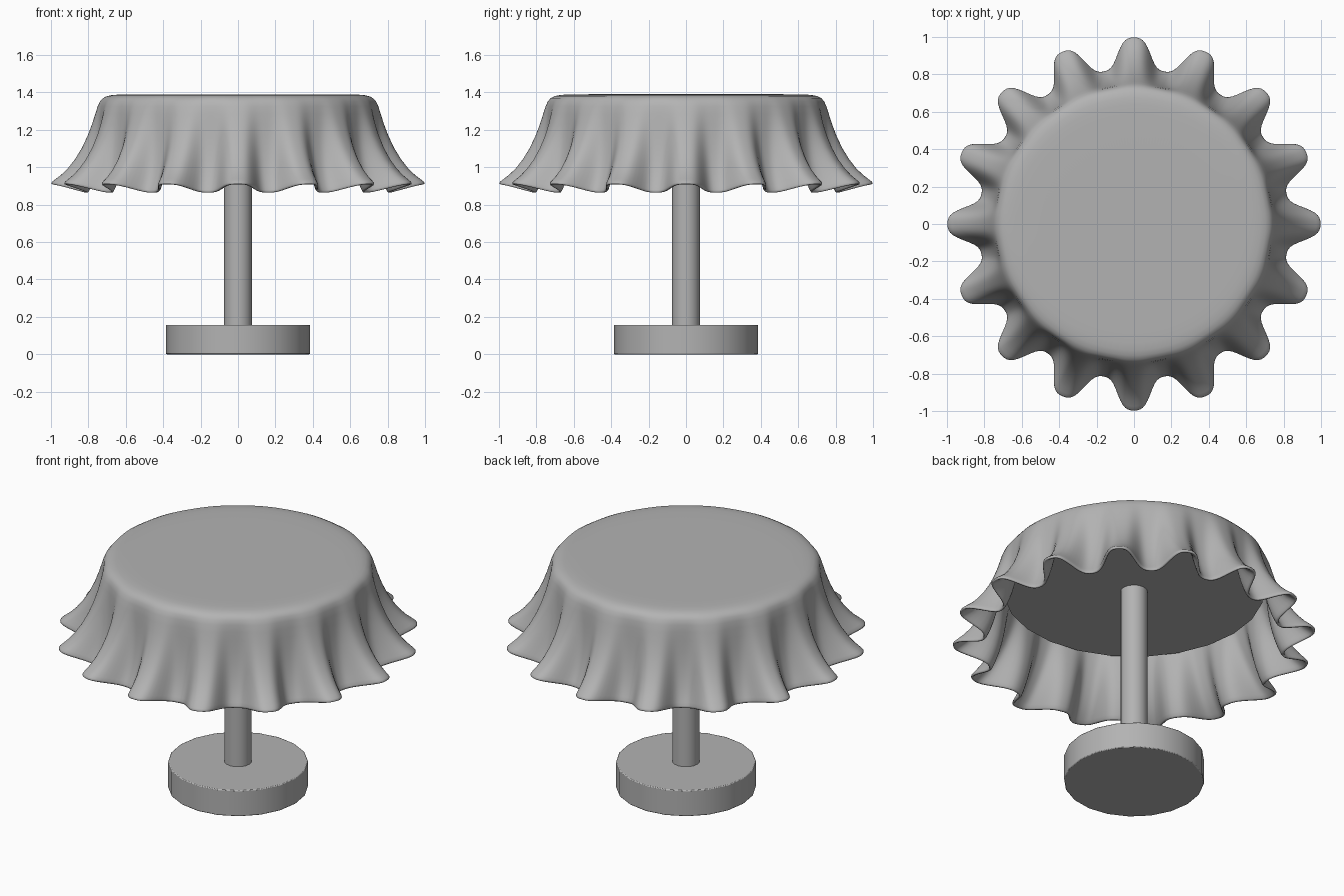
import bpy, bmesh, math

cube = bpy.data.objects.get("Cube")
if cube:
    bpy.data.objects.remove(cube, do_unlink=True)

COLOUR = (0.45, 0.45, 0.45, 1)
grey = bpy.data.materials.new("plain_grey")
grey.use_nodes = True
grey.diffuse_color = COLOUR
grey.node_tree.nodes["Principled BSDF"].inputs["Base Color"].default_value = COLOUR


def finish(obj, angle):
    obj.data.materials.append(grey)
    bpy.ops.object.select_all(action="DESELECT")
    obj.select_set(True)
    bpy.context.view_layer.objects.active = obj
    bpy.ops.object.shade_smooth_by_angle(angle=math.radians(angle))


def cylinder(name, radius, bottom, top, sides, bevel=0):
    bpy.ops.mesh.primitive_cylinder_add(vertices=sides, radius=radius, depth=top - bottom,
                                        location=(0, 0, (bottom + top) / 2))
    obj = bpy.context.object
    obj.name = name
    if bevel:
        mod = obj.modifiers.new("soft_rim", "BEVEL")
        mod.width = bevel
        mod.segments = 2
        mod.limit_method = "ANGLE"
        mod.angle_limit = math.radians(50)
    finish(obj, 40)


# Round base, post and tabletop under the cloth
cylinder("base", 0.385, 0, 0.157, 20, 0.005)
cylinder("post", 0.075, 0.15, 1.24, 16)
cylinder("tabletop", 0.715, 1.205, 1.33, 24)

# Pleated cloth: each row blends a valley point and a ridge point (radius, height)
FOLDS, STEPS = 16, 12
COLUMNS = FOLDS * STEPS
VALLEY = [(0.40, 1.39), (0.60, 1.39), (0.68, 1.388), (0.725, 1.372), (0.742, 1.335),
          (0.748, 1.24), (0.76, 1.10), (0.79, 0.965), (0.825, 0.885), (0.835, 0.868)]
RIDGE = [(0.40, 1.39), (0.60, 1.39), (0.68, 1.388), (0.728, 1.372), (0.75, 1.335),
         (0.775, 1.24), (0.83, 1.10), (0.915, 0.98), (0.983, 0.932), (1.003, 0.917)]

bm = bmesh.new()
rows = []
for (valley_r, valley_z), (ridge_r, ridge_z) in zip(VALLEY, RIDGE):
    row = []
    for i in range(COLUMNS):
        a = 2 * math.pi * i / COLUMNS
        w = 0.5 + 0.5 * math.sin(math.pi / 2 * math.cos(FOLDS * a))
        r = valley_r + (ridge_r - valley_r) * w
        z = valley_z + (ridge_z - valley_z) * w
        row.append(bm.verts.new((r * math.cos(a), r * math.sin(a), z)))
    rows.append(row)
bm.faces.new(rows[0])
for inner, outer in zip(rows, rows[1:]):
    for i in range(COLUMNS):
        k = (i + 1) % COLUMNS
        bm.faces.new((inner[i], outer[i], outer[k], inner[k]))
mesh = bpy.data.meshes.new("tablecloth")
bm.to_mesh(mesh)
bm.free()
cloth = bpy.data.objects.new("tablecloth", mesh)
bpy.context.collection.objects.link(cloth)
finish(cloth, 80)

thickness = cloth.modifiers.new("cloth_thickness", "SOLIDIFY")
thickness.thickness = 0.017
thickness.offset = -1
smooth = cloth.modifiers.new("soft_folds", "SUBSURF")
smooth.levels = smooth.render_levels = 1
